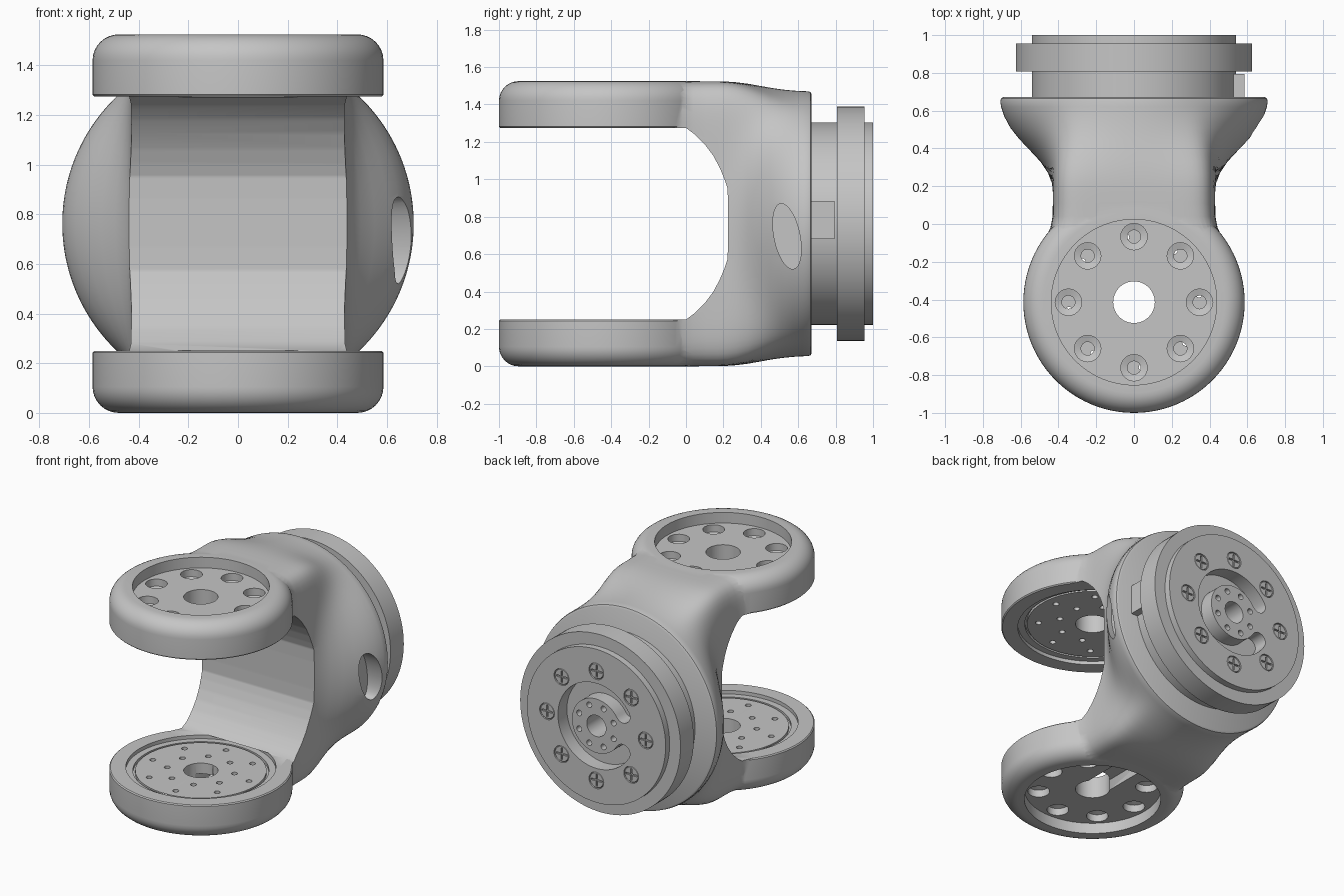
import bpy, bmesh
from math import sin, cos, pi, radians

if "Cube" in bpy.data.objects:
    bpy.data.objects.remove(bpy.data.objects["Cube"])

MID = 0.7625          # height of the rear axis
PIVOT = -0.414        # y of the arm pivots
grey = bpy.data.materials.new("light_grey")
grey.use_nodes = True
grey.diffuse_color = (0.56, 0.56, 0.56, 1)
grey.node_tree.nodes["Principled BSDF"].inputs["Base Color"].default_value = (0.56, 0.56, 0.56, 1)


def spot(u, v, w, axis):
    return {"x": (w, u, v), "y": (u, w, v), "z": (u, v, w)}[axis]


def loft(name, rings, closed=False):
    """Skin a row of equal rings of points."""
    bm = bmesh.new()
    rows = [[bm.verts.new(p) for p in ring] for ring in rings]
    pairs = list(zip(rows, rows[1:]))
    if closed:
        pairs.append((rows[-1], rows[0]))
    else:
        bm.faces.new(rows[0])
        bm.faces.new(rows[-1])
    n = len(rows[0])
    for a, b in pairs:
        for i in range(n):
            bm.faces.new((a[i], a[(i + 1) % n], b[(i + 1) % n], b[i]))
    bmesh.ops.recalc_face_normals(bm, faces=bm.faces)
    mesh = bpy.data.meshes.new(name)
    bm.to_mesh(mesh)
    bm.free()
    mesh.materials.append(grey)
    ob = bpy.data.objects.new(name, mesh)
    bpy.context.collection.objects.link(ob)
    return ob


def lathe(name, profile, centre, axis, segs=96, closed=False):
    """Turn (radius, distance along axis) pairs round the axis."""
    turn = [2 * pi * i / segs for i in range(segs)]
    return loft(name, [[spot(centre[0] + r * cos(t), centre[1] + r * sin(t), w, axis)
                        for t in turn] for r, w in profile], closed)


def prism(name, points, a, b, axis):
    return loft(name, [[spot(u, v, w, axis) for u, v in points] for w in (a, b)])


def box(name, u, v, du, dv, a, b, axis):
    return prism(name, [(u - du, v - dv), (u + du, v - dv), (u + du, v + dv), (u - du, v + dv)], a, b, axis)


def select(obs):
    bpy.ops.object.select_all(action="DESELECT")
    for ob in obs:
        ob.select_set(True)
    bpy.context.view_layer.objects.active = obs[0]


def join(obs):
    select(obs)
    bpy.ops.object.join()
    return obs[0]


def combine(target, tool, how="DIFFERENCE"):
    mod = target.modifiers.new("combine", "BOOLEAN")
    mod.operation, mod.solver, mod.object = how, "EXACT", tool
    select([target])
    bpy.ops.object.modifier_apply(modifier=mod.name)
    bpy.data.objects.remove(tool)


def polar(radius, count, centre, start=0.0):
    return [(centre[0] + radius * cos(start + 2 * pi * i / count),
             centre[1] + radius * sin(start + 2 * pi * i / count)) for i in range(count)]


def section(y, width, blend, radius):
    """Cross-section blended along each ray from a soft rectangle to a circle."""
    pts = []
    for i in range(192):
        t = 2 * pi * i / 192
        soft = (abs(cos(t) / width) ** 9 + abs(sin(t) / .761) ** 9) ** (-1 / 9)
        r = (1 - blend) * soft + blend * radius
        pts.append((r * cos(t), y, MID + r * sin(t)))
    return pts


# Flared body: flat neck in front, round at the back
body = loft("fork_body", [section(*s, .708) for s in (
    (-.12, .497, 0), (-.07, .468, 0), (-.02, .444, 0), (.04, .432, 0), (.11, .43, 0), (.17, .43, 0),
    (.22, .43, .025), (.27, .43, .09), (.33, .43, .235), (.39, .43, .435), (.45, .43, .64),
    (.51, .43, .81), (.57, .43, .925), (.62, .43, .985), (.65, .43, 1))]
    + [section(.665, .43, 1, .704), section(.672, .43, 1, .692)])

# Mouth between the arms
arc = [(0.0, .5125), (.05, .475), (.1, .425), (.145, .365), (.18, .3), (.205, .24), (.222, .19), (.225, .1)]
mouth = [(-.5, .5125)] + arc
mouth = [(y, MID + z) for y, z in mouth] + [(y, MID - z) for y, z in reversed(mouth)]
combine(body, prism("mouth_cutter", mouth, -1, 1, "x"))

# Arm rings with rounded outer edges, recesses and bolt holes
for side in (-1, 1):
    def up(z):
        return z if side < 0 else 2 * MID - z

    def turned(profile, centre=(0, PIVOT), segs=96, closed=False):
        return lathe("tool", [(r, up(z)) for r, z in profile], centre, "z", segs, closed)

    edge = [(.48 + .106 * sin(t * pi / 16), .105 - .105 * cos(t * pi / 16)) for t in range(9)]
    combine(body, turned(edge + [(.586, .243), (.579, .25)]), "UNION")
    combine(body, turned([(.438, -.1), (.438, .075), (.11, .075), (.11, .4)]))
    combine(body, turned([(.48, .252), (.48, .225), (.1, .225), (.1, .252)], closed=True))
    combine(body, turned([(.42, .24), (.435, .24), (.435, .205), (.42, .205)], closed=True))
    combine(body, join([turned([(.07, 0), (.07, .125), (.035, .135), (.035, .19)], p, 24)
                        for p in polar(.347, 8, (0, PIVOT))]))
    combine(body, join([turned([(.02, .24), (.02, .17)], p, 16)
                        for r, a in ((.347, .13), (.22, pi / 8)) for p in polar(r, 8, (0, PIVOT), a)]))

# Cable channel under the lower arm, from the pivot hole towards the neck
combine(body, box("channel_cutter", 0, PIVOT / 2, .09, -PIVOT / 2, .05, .15, "z"))

# Slanted oval pocket on the left flank
pocket = [(.54 + .07 * cos(t * pi / 20) - .03 * sin(t * pi / 20), .695 + .175 * sin(t * pi / 20))
          for t in range(40)]
combine(body, prism("pocket_cutter", pocket, .58, 1, "x"))

# Rear flange
flange = lathe("rear_flange", [(.541, .6), (.541, .807), (.626, .807), (.626, .955), (.541, .955), (.541, 1.0)],
               (0, MID), "y", 128)
gap = radians(32)
outer = [pi - gap - i * (2 * pi - 2 * gap) / 64 for i in range(65)]
cap = [i * pi / 8 for i in range(1, 8)]


def tip(angle, turn):
    return [(.245 * cos(angle) + .055 * cos(angle + turn * t),
             MID + .245 * sin(angle) + .055 * sin(angle + turn * t)) for t in cap]


groove = [(.3 * cos(t), MID + .3 * sin(t)) for t in outer] + tip(outer[-1], -1)
groove += [(.19 * cos(t), MID + .19 * sin(t)) for t in reversed(outer)] + list(reversed(tip(outer[0], 1)))
combine(flange, prism("groove_cutter", groove, .9, 1.1, "y"))
holes = [lathe("hole", [(.075, .8), (.075, 1.1)], (0, MID), "y", 32)]
holes += [lathe("hole", [(.02, .93), (.02, 1.1)], p, "y", 16) for p in polar(.145, 8, (0, MID), pi / 8)]
holes += [lathe("hole", [(.058, .98), (.058, 1.1)], p, "y", 32) for p in polar(.385, 8, (0, MID))]
combine(flange, join(holes))

# Cross-head screws
screws = []
for x, z in polar(.385, 8, (0, MID)):
    screw = lathe("screws", [(.055, .97), (.055, .993), (.051, .997)], (x, z), "y", 32)
    for du, dv in ((.042, .006), (.006, .042)):
        combine(screw, box("slot", x, z, du, dv, .985, 1.1, "y"))
    screws.append(screw)
screws = join(screws)

# Locating key beside the flange
key = box("locating_key", .73, .7825, .065, .1025, .5, .585, "x")

for ob in (body, flange, screws, key):
    select([ob])
    bpy.ops.object.shade_smooth_by_angle(angle=radians(38))
